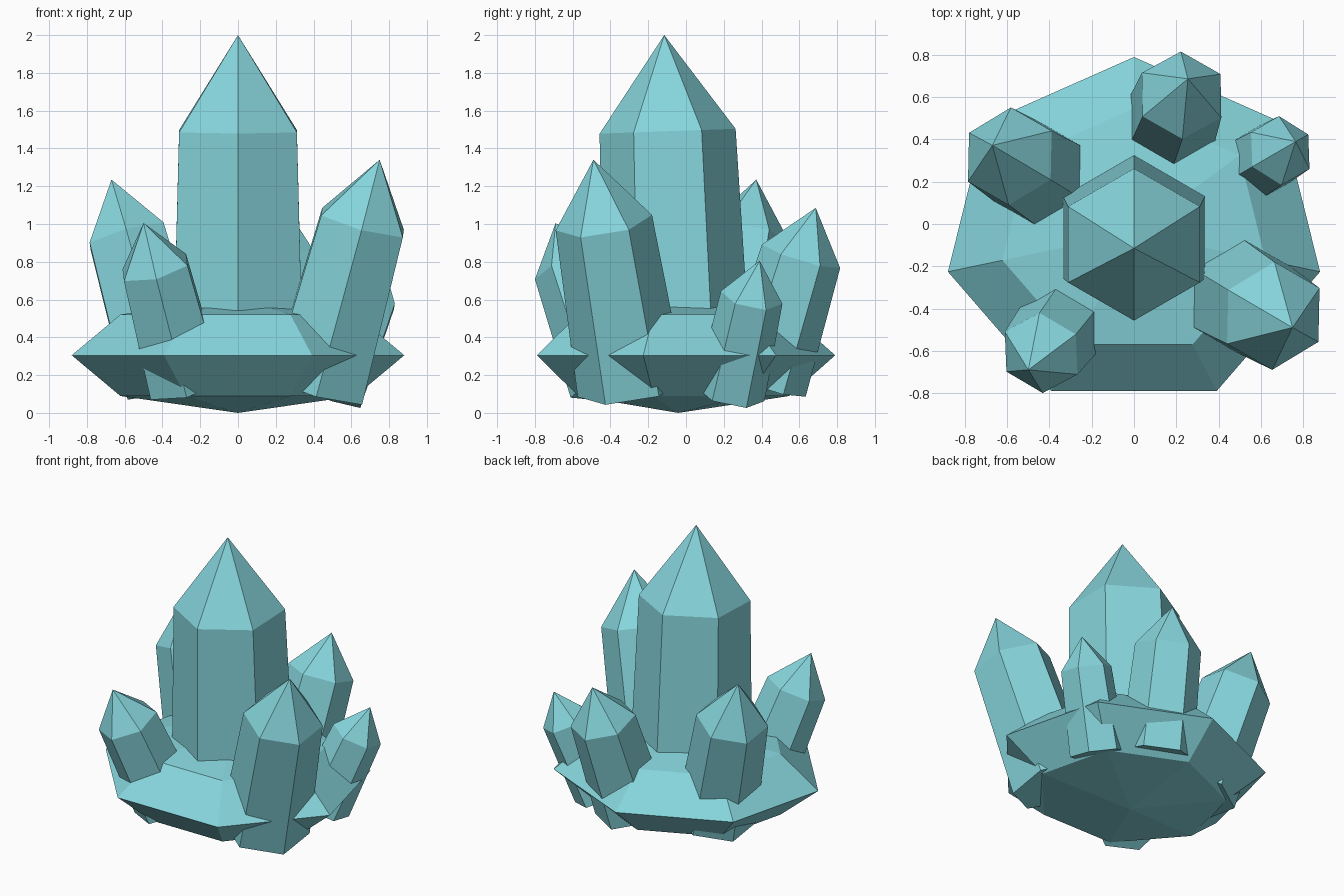
import bpy, bmesh
from math import sin, cos, pi
from mathutils import Vector

cube = bpy.data.objects.get("Cube")
if cube:
    bpy.data.objects.remove(cube, do_unlink=True)

# Single crystal colour
colour = (0.24, 0.67, 0.72, 1)
mat = bpy.data.materials.new("pale_cyan_crystal")
mat.use_nodes = True
mat.diffuse_color = colour
mat.node_tree.nodes["Principled BSDF"].inputs["Base Color"].default_value = colour


def loft(name, sides, start, profile, place):
    """Join rings of (radius, height); a zero radius gives a single point."""
    bm = bmesh.new()
    rings = []
    for r, h in profile:
        count = sides if r > 0 else 1
        rings.append([bm.verts.new(place(Vector((r * cos(start + 2 * pi * i / sides),
                                                 r * sin(start + 2 * pi * i / sides), h))))
                      for i in range(count)])
    for low, high in zip(rings, rings[1:]):
        for i in range(sides):
            j = (i + 1) % sides
            corners = [low[i % len(low)], low[j % len(low)],
                       high[j % len(high)], high[i % len(high)]]
            bm.faces.new(list(dict.fromkeys(corners)))
    if len(rings[0]) > 1:
        bm.faces.new(rings[0][::-1])
    bmesh.ops.recalc_face_normals(bm, faces=bm.faces)
    mesh = bpy.data.meshes.new(name)
    bm.to_mesh(mesh)
    bm.free()
    mesh.materials.append(mat)
    obj = bpy.data.objects.new(name, mesh)
    bpy.context.collection.objects.link(obj)
    return obj


def crystal(name, base, tip, radius):
    """Six-sided tapered shaft with a pointed tip, leaning from base to tip."""
    base, tip = Vector(base), Vector(tip)
    axis = tip - base
    turn = Vector((0, 0, 1)).rotation_difference(axis)
    length = axis.length
    profile = [(radius, 0), (radius * 0.9, length * 0.725), (0, length)]
    return loft(name, 6, pi / 6, profile, lambda v: base + turn @ v)


# Faceted rock base: a squashed seven-sided ball
ball = [(sin(pi * k / 4) if 0 < k < 4 else 0, -cos(pi * k / 4)) for k in range(5)]
loft("rock_base", 7, pi / 2, ball,
     lambda v: Vector((v.x * 0.903, v.y * 0.831 - 0.041, v.z * 0.305 + 0.305)))

# Large central crystal and the smaller ones leaning outwards
crystal("main_crystal", (0, -0.05, 0.15), (0, -0.115, 2.0), 0.4)
crystal("front_left_crystal", (0.42, -0.29, 0.13), (0.75, -0.49, 1.34), 0.287)
crystal("back_crystal", (0.147, 0.404, 0.155), (0.255, 0.687, 1.085), 0.24)
crystal("back_left_crystal", (0.5, 0.235, 0.1), (0.765, 0.39, 0.805), 0.185)
crystal("back_right_crystal", (-0.37, 0.185, 0.15), (-0.67, 0.372, 1.235), 0.26)
crystal("front_right_crystal", (-0.28, -0.4, 0.15), (-0.5, -0.69, 1.005), 0.222)
